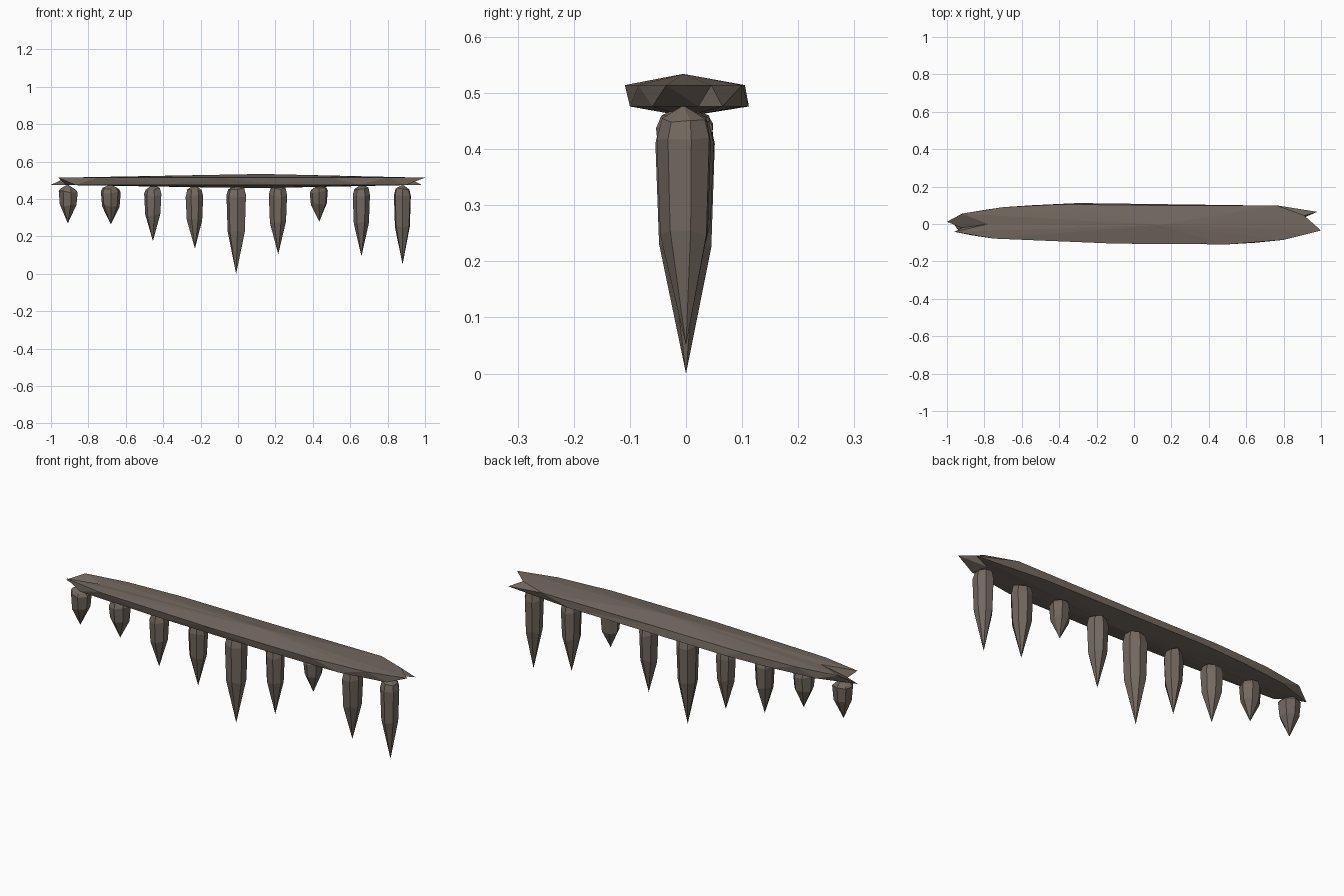
import bpy, bmesh, math, random

if "Cube" in bpy.data.objects:
    bpy.data.objects.remove(bpy.data.objects["Cube"])

random.seed(4)
wood = bpy.data.materials.new("weathered_wood")
wood.diffuse_color = (0.17, 0.14, 0.115, 1)
wood.use_nodes = True
wood.node_tree.nodes["Principled BSDF"].inputs["Base Color"].default_value = wood.diffuse_color


def finish(bm, name):
    bmesh.ops.recalc_face_normals(bm, faces=bm.faces)
    mesh = bpy.data.meshes.new(name)
    bm.to_mesh(mesh)
    bm.free()
    mesh.materials.append(wood)
    obj = bpy.data.objects.new(name, mesh)
    bpy.context.collection.objects.link(obj)


def fan(bm, apex, ring):
    for i, v in enumerate(ring):
        bm.faces.new((v, ring[(i + 1) % len(ring)], apex))


# Splintered beam: staggered upper and lower outlines, each fanned to a centre
upper = [(1, -.035), (.91, .045), (.76, .1), (.1, .1), (-.4, .105), (-.7, .09),
         (-.92, .055), (-.78, 0), (-.96, -.042), (-.75, -.078), (-.1, -.105),
         (.5, -.109), (.8, -.085)]
lower = [(.88, .022), (.98, .065), (.6, .1), (-.3, .112), (-.55, .1), (-.8, .075),
         (-1, .012), (-.92, -.02), (-.87, -.06), (-.38, -.085), (.2, -.1),
         (.65, -.1), (.9, -.06)]
bm = bmesh.new()
top = [bm.verts.new((x, y, .514)) for x, y in upper]
low = [bm.verts.new((x, y, .476)) for x, y in lower]
n = len(top)
for i in range(n):
    j = (i + 1) % n
    bm.faces.new((top[i], low[i], top[j]))
    bm.faces.new((low[i], low[j], top[j]))
fan(bm, bm.verts.new((.13, -.005, .534)), top)
fan(bm, bm.verts.new((.1, 0, .458)), low)
finish(bm, "beam")


# Hanging spike: blunt top, gently tapered shaft and a long point
def spike(name, x, tip, width):
    bm = bmesh.new()
    sides = 7
    length = .475 - tip
    turn = random.uniform(0, math.tau)
    wobble = [random.uniform(.92, 1.08) for _ in range(sides)]
    rings = []
    for z, scale in ((.455, .82), (.475 - min(.06, length * .18), 1),
                     (tip + length * .47, .88)):
        ring = []
        for i in range(sides):
            a = turn + math.tau * i / sides
            r = width / 2 * scale * wobble[i]
            dz = random.uniform(-.008, .008)
            ring.append(bm.verts.new((x + r * math.cos(a), r * math.sin(a), z + dz)))
        rings.append(ring)
    for a, b in zip(rings, rings[1:]):
        for i in range(sides):
            j = (i + 1) % sides
            bm.faces.new((a[i], a[j], b[j], b[i]))
    fan(bm, bm.verts.new((x, -.005, .478)), rings[0])
    fan(bm, bm.verts.new((x, 0, tip)), rings[-1])
    finish(bm, name)


spikes = [(-.91, .27, .104), (-.68, .265, .102), (-.455, .175, .1),
          (-.23, .135, .095), (-.01, 0, .112), (.215, .105, .095),
          (.435, .28, .1), (.66, .095, .102), (.88, .05, .098)]
for k, (x, tip, width) in enumerate(spikes, 1):
    spike(f"spike_{k}", x, tip, width)
